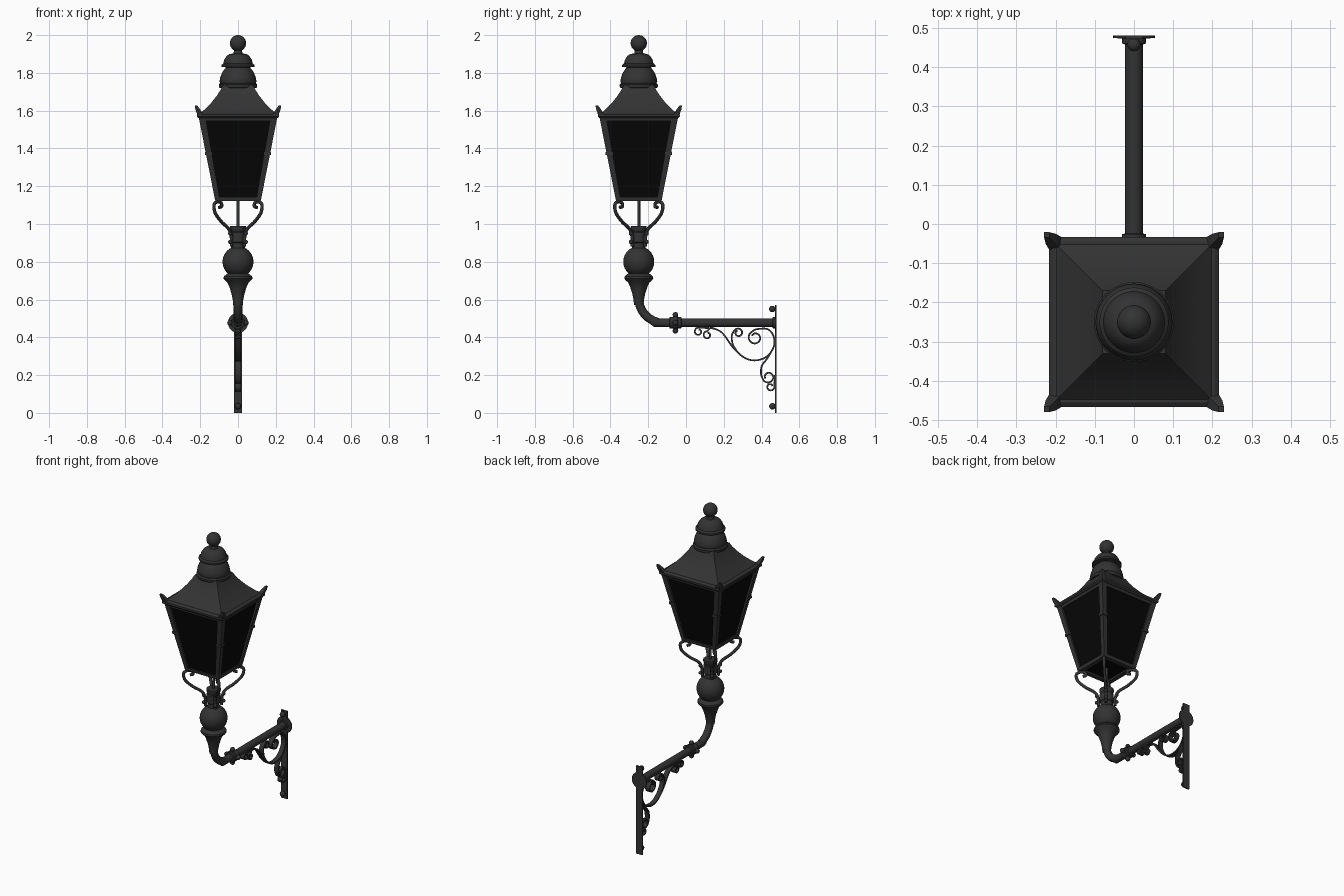
import bpy, bmesh, math
from mathutils import Vector

cube = bpy.data.objects.get("Cube")
if cube:
    bpy.data.objects.remove(cube, do_unlink=True)

AXIS_Y = -0.25      # lantern axis
ARM_Z = 0.477       # height of the wall arm
CORNERS = [(1, 1), (-1, 1), (-1, -1), (1, -1)]


def material(name, value, rough):
    m = bpy.data.materials.new(name)
    m.use_nodes = True
    m.diffuse_color = (value, value, value, 1)
    node = m.node_tree.nodes["Principled BSDF"]
    node.inputs["Base Color"].default_value = (value, value, value, 1)
    node.inputs["Roughness"].default_value = rough
    return m


IRON = material("dark iron", 0.033, 0.6)
GLASS = material("black glass", 0.002, 0.4)


def finish(name, bm, mat=IRON, smooth=True):
    bmesh.ops.recalc_face_normals(bm, faces=bm.faces)
    me = bpy.data.meshes.new(name)
    bm.to_mesh(me)
    bm.free()
    ob = bpy.data.objects.new(name, me)
    bpy.context.collection.objects.link(ob)
    me.materials.append(mat)
    if smooth:
        bpy.ops.object.select_all(action='DESELECT')
        ob.select_set(True)
        bpy.context.view_layer.objects.active = ob
        bpy.ops.object.shade_smooth_by_angle(angle=math.radians(35))
    return ob


def loft(name, rings, mat=IRON, caps=True, smooth=False):
    """Skin a list of rings, each a list of points."""
    bm = bmesh.new()
    loops = [[bm.verts.new(p) for p in ring] for ring in rings]
    n = len(loops[0])
    for a, b in zip(loops, loops[1:]):
        for i in range(n):
            j = (i + 1) % n
            bm.faces.new((a[i], a[j], b[j], b[i]))
    if caps:
        bm.faces.new(loops[0])
        bm.faces.new(loops[-1])
    return finish(name, bm, mat, smooth)


def squares(name, sections, **kw):
    """Square sections given as (x, y, half size, z), measured from the axis."""
    return loft(name, [[(x + sx * h, AXIS_Y + y + sy * h, z) for sx, sy in CORNERS]
                       for x, y, h, z in sections], **kw)


def lathe(name, profile, base=(0, AXIS_Y, 0), along_y=False, n=40):
    """Turn a (radius, height) profile about z or y."""
    rings = []
    for r, h in profile:
        ring = []
        for i in range(n):
            a = math.tau * i / n
            u, v = r * math.cos(a), r * math.sin(a)
            ring.append(Vector(base) + Vector((u, h, v) if along_y else (u, v, h)))
        rings.append(ring)
    return loft(name, rings, smooth=True)


def ball(name, centre, r, n=16):
    bm = bmesh.new()
    bmesh.ops.create_uvsphere(bm, u_segments=n, v_segments=n // 2 + 2, radius=r)
    bmesh.ops.translate(bm, verts=bm.verts, vec=centre)
    return finish(name, bm)


def arc(r, z, a0, a1, steps=12):
    return [(r * math.cos(math.radians(a0 + (a1 - a0) * i / steps)),
             z + r * math.sin(math.radians(a0 + (a1 - a0) * i / steps))) for i in range(steps + 1)]


def smooth_path(points, steps=8):
    """Catmull-Rom interpolation."""
    p = [Vector(q) for q in points]
    p = [p[0] * 2 - p[1]] + p + [p[-1] * 2 - p[-2]]
    out = []
    for a, b, c, d in zip(p, p[1:], p[2:], p[3:]):
        for i in range(steps):
            t = i / steps
            out.append(0.5 * (2 * b + (c - a) * t + (2 * a - 5 * b + 4 * c - d) * t ** 2
                              + (3 * b - a - 3 * c + d) * t ** 3))
    return out + [p[-2]]


def tube(name, points, r):
    cu = bpy.data.curves.new(name, 'CURVE')
    cu.dimensions = '3D'
    cu.bevel_depth, cu.bevel_resolution, cu.use_fill_caps = r, 4, True
    path = smooth_path(points)
    sp = cu.splines.new('POLY')
    sp.points.add(len(path) - 1)
    for pt, co in zip(sp.points, path):
        pt.co = (*co, 1)
    sp.use_smooth = True
    cu.materials.append(IRON)
    bpy.context.collection.objects.link(bpy.data.objects.new(name, cu))


def strap(name, points, half=0.015, thick=0.009):
    """Flat iron strap bent in the y-z plane."""
    path = smooth_path([(0, y, z) for y, z in points])
    rings = []
    for i, p in enumerate(path):
        t = (path[min(i + 1, len(path) - 1)] - path[max(i - 1, 0)]).normalized()
        n = Vector((0, -t.z, t.y)) * thick / 2
        x = Vector((half, 0, 0))
        rings.append([p + x + n, p - x + n, p - x - n, p + x - n])
    loft(name, rings, smooth=True)


# Lantern glass, posts and rails
squares("glass_panes", [(0, 0, 0.113, 1.135), (0, 0, 0.195, 1.56)], mat=GLASS)
for sx, sy in CORNERS:
    squares("corner_post", [(sx * c, sy * c, h, z) for c, h, z in
                            ((0.108, 0.013, 1.125), (0.191, 0.018, 1.57))])
    squares("post_hinge", [(sx * 0.155, sy * 0.155, 0.02, z) for z in (1.365, 1.38)])
    # Horn rising outwards from each eave corner
    squares("corner_horn", [(sx * c, sy * c, h, z) for c, h, z in
                            ((0.19, 0.012, 1.555), (0.2, 0.016, 1.58),
                             (0.212, 0.013, 1.605), (0.222, 0.007, 1.627))])


def rail(name, low, high, z0, z1, inset):
    squares(name, [(0, 0, low - inset, z0), (0, 0, low, z0), (0, 0, high, z1),
                   (0, 0, high - inset, z1), (0, 0, low - inset, z0)], caps=False)


rail("bottom_rail", 0.12, 0.124, 1.122, 1.142, 0.028)
rail("top_rail", 0.202, 0.206, 1.545, 1.565, 0.03)

# Flared roof with its eave
squares("roof_eave", [(0, 0, 0.208, 1.56), (0, 0, 0.217, 1.568), (0, 0, 0.217, 1.58), (0, 0, 0.205, 1.588)])
squares("roof", [(0, 0, h, z) for h, z in ((0.207, 1.58), (0.175, 1.608), (0.143, 1.64),
                                         (0.113, 1.678), (0.092, 1.71), (0.08, 1.735))], smooth=True)

# Stepped chimney cap and finial
lathe("chimney_dome", [(0.07, 1.715), (0.1, 1.722), (0.102, 1.738), (0.094, 1.745), (0.098, 1.755),
                       (0.094, 1.775), (0.085, 1.8), (0.07, 1.822), (0.055, 1.835)])
lathe("chimney_cap", [(0.05, 1.828), (0.088, 1.832), (0.088, 1.842), (0.078, 1.85), (0.073, 1.87),
                      (0.06, 1.89), (0.045, 1.9), (0.024, 1.903), (0.02, 1.925)])
ball("finial_ball", (0, AXIS_Y, 1.957), 0.043, 32)

# Supply pipe, neck, globe and collar of the post
lathe("supply_pipe", [(0.008, 0.98), (0.008, 1.14)], n=12)
lathe("post_neck", [(0.036, 0.86), (0.036, 0.9), (0.041, 0.905), (0.041, 0.955), (0.036, 0.96),
                    (0.042, 0.975), (0.042, 0.99)])
lathe("post_globe", arc(0.082, 0.8, -55, 64))
lathe("post_taper", [(0.048, 0.74), (0.06, 0.735), (0.075, 0.722), (0.077, 0.712), (0.07, 0.702),
                     (0.056, 0.69), (0.045, 0.665), (0.034, 0.63), (0.028, 0.6), (0.025, 0.57)])

# Four scrolled brackets holding the lantern corners
for sx, sy in CORNERS:
    tube("lantern_scroll", [(sx * d, AXIS_Y + sy * d, z) for d, z in
                            ((0.1, 1.088), (0.087, 1.093), (0.09, 1.112), (0.112, 1.117), (0.127, 1.1),
                             (0.12, 1.057), (0.088, 1.012), (0.05, 0.975), (0.036, 0.935), (0.034, 0.88))], 0.009)
    for z in (0.905, 0.95):
        ball("neck_bolt", (sx * 0.042, AXIS_Y + sy * 0.042, z), 0.011, 10)

# Bent pipe and horizontal arm
bend = [(0, AXIS_Y + 0.13 - 0.13 * math.cos(a), ARM_Z + 0.13 - 0.13 * math.sin(a))
        for a in [math.pi / 2 * i / 6 for i in range(7)]]
tube("arm_pipe", [(0, AXIS_Y, 0.64)] + bend + [(0, 0.47, ARM_Z)], 0.023)
lathe("arm_collar", [(0.022, -0.088), (0.031, -0.086), (0.031, -0.07), (0.036, -0.068), (0.036, -0.044),
                     (0.031, -0.042), (0.031, -0.026), (0.022, -0.024)], (0, 0, ARM_Z), True)
for dx, dz in ((1, 0), (-1, 0), (0, 1), (0, -1)):
    ball("collar_knob", (dx * 0.042, -0.056, ARM_Z + dz * 0.042), 0.015, 12)

# Wall plate, flange and fixing bolts
loft("wall_plate", [[(x, y, z) for x, y in ((0.022, 0.472), (-0.022, 0.472), (-0.022, 0.48), (0.022, 0.48))]
                    for z in (0, 0.57)])
lathe("wall_flange", [(0.023, 0.458), (0.03, 0.46), (0.03, 0.473), (0.053, 0.474), (0.053, 0.48)],
      (0, 0, ARM_Z), True)
for z in (0.035, 0.55):
    ball("wall_bolt", (0, 0.457, z), 0.017)


def curl(y, z, r, start, turn):
    """Spiral winding inwards from a start angle, in degrees."""
    return [(y + r * (1 - 0.45 * i / 10) * math.cos(math.radians(start + turn * i / 10)),
             z + r * (1 - 0.45 * i / 10) * math.sin(math.radians(start + turn * i / 10))) for i in range(11)]


# Scrollwork under the arm
strap("main_scroll", [(0.1, 0.45), (0.15, 0.445), (0.195, 0.42), (0.25, 0.345), (0.31, 0.292), (0.37, 0.278),
                      (0.43, 0.3), (0.466, 0.355), (0.462, 0.41), (0.43, 0.444), (0.375, 0.443)]
      + curl(0.366, 0.398, 0.037, 110, 400))
strap("upper_scroll", [(0.27, 0.325), (0.247, 0.365), (0.243, 0.41)] + curl(0.277, 0.424, 0.024, 150, -400))
strap("lower_scroll", [(0.455, 0.33), (0.43, 0.288), (0.402, 0.25), (0.397, 0.21)]
      + curl(0.436, 0.19, 0.032, 190, 380))
strap("arm_curl", [(0.15, 0.446), (0.13, 0.45)] + curl(0.113, 0.412, 0.022, 90, 360))
strap("end_curl", [(0.11, 0.45), (0.085, 0.452)] + curl(0.066, 0.43, 0.022, 80, 360))
strap("foot_curl", [(0.47, 0.2), (0.469, 0.165)] + curl(0.447, 0.138, 0.022, 20, -360))
